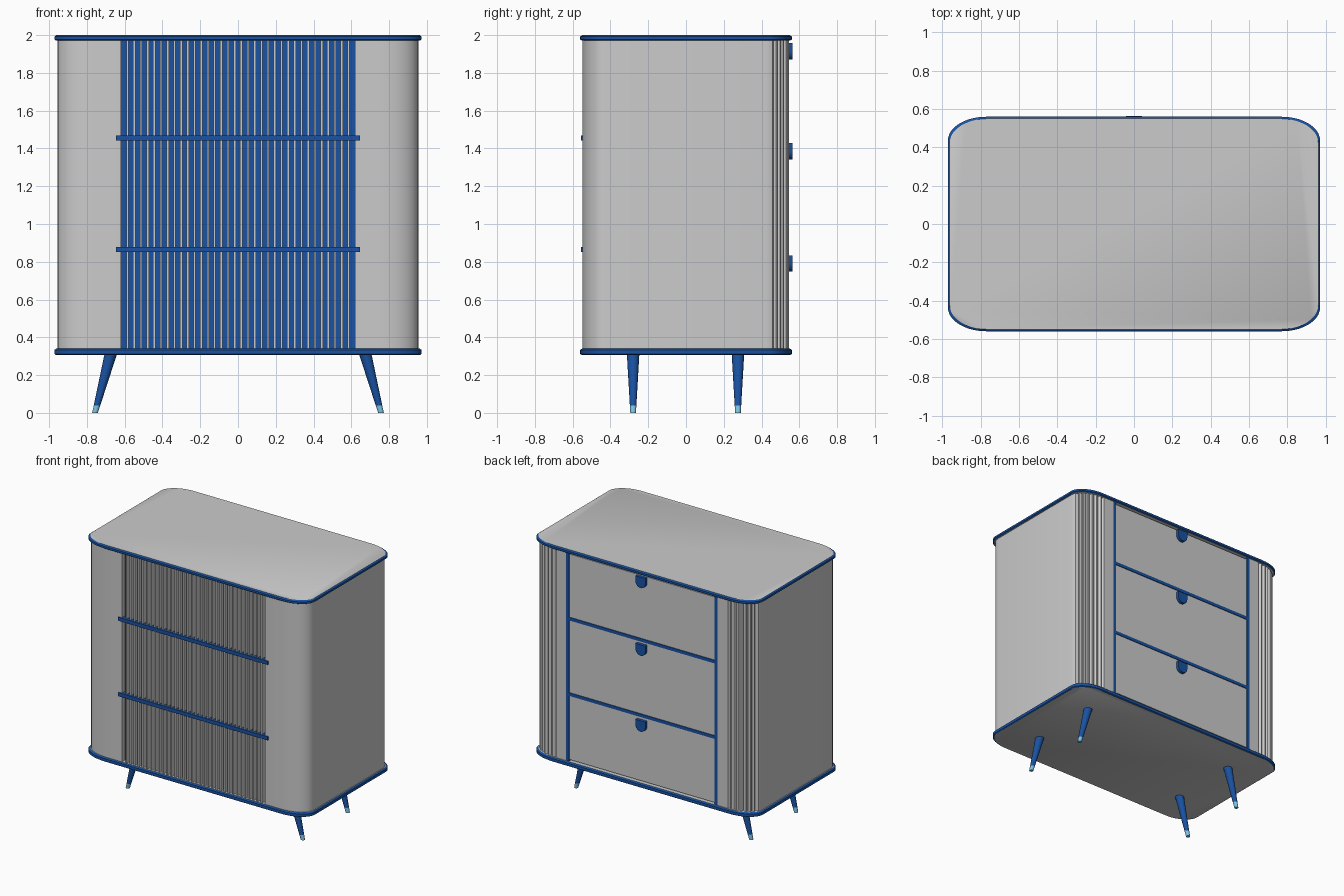
import bpy, bmesh
from math import sin, cos, pi, radians

if "Cube" in bpy.data.objects:
    bpy.data.objects.remove(bpy.data.objects["Cube"])


def material(name, rgb):
    m = bpy.data.materials.new(name)
    m.diffuse_color = (*rgb, 1)
    m.use_nodes = True
    m.node_tree.nodes["Principled BSDF"].inputs["Base Color"].default_value = m.diffuse_color
    return m


BLUE = material("blue", (0.01, 0.085, 0.36))
PALE = material("pale_blue", (0.22, 0.56, 0.8))
GREY = material("grey", (0.8, 0.8, 0.8))


def finish(name, bm, mats=(), smooth=True):
    bmesh.ops.recalc_face_normals(bm, faces=bm.faces)
    me = bpy.data.meshes.new(name)
    bm.to_mesh(me)
    bm.free()
    ob = bpy.data.objects.new(name, me)
    bpy.context.collection.objects.link(ob)
    for m in mats:
        me.materials.append(m)
    if smooth:
        bpy.ops.object.select_all(action='DESELECT')
        ob.select_set(True)
        bpy.context.view_layer.objects.active = ob
        bpy.ops.object.shade_smooth_by_angle(angle=radians(30))
    return ob


def loft(name, rings, mats=(), cap_slot=0):
    """Skin a stack of equal-length rings of 3D points and cap the ends."""
    bm = bmesh.new()
    vs = [[bm.verts.new(p) for p in r] for r in rings]
    n = len(vs[0])
    for a, b in zip(vs, vs[1:]):
        for i in range(n):
            j = (i + 1) % n
            bm.faces.new((a[i], a[j], b[j], b[i]))
    for r in (vs[0], vs[-1]):
        bm.faces.new(r).material_index = cap_slot
    return finish(name, bm, mats)


def boxes(name, specs, mats=()):
    """One object from (x0, x1, y0, y1, z0, z1) boxes."""
    bm = bmesh.new()
    for x0, x1, y0, y1, z0, z1 in specs:
        v = bmesh.ops.create_cube(bm, size=1)["verts"]
        bmesh.ops.scale(bm, vec=(x1 - x0, y1 - y0, z1 - z0), verts=v)
        bmesh.ops.translate(bm, vec=((x0 + x1) / 2, (y0 + y1) / 2, (z0 + z1) / 2), verts=v)
    return finish(name, bm, mats, smooth=False)


RX, RY = 0.20, 0.125


def arc(hx, hy, t):
    """Point on the back right elliptical corner."""
    return hx - RX + RX * cos(t), hy - RY + RY * sin(t)


def slab_ring(inset, z, seg=10):
    q = [arc(0.972 - inset, 0.56 - inset, pi / 2 * i / seg) for i in range(seg + 1)]
    half = q + [(-x, y) for x, y in reversed(q)]
    return [(x, y, z) for x, y in half + [(-x, -y) for x, y in half]]


# Top and bottom boards: grey faces, blue rounded edge band
for name, z0, z1 in (("top_board", 1.971, 2.0), ("bottom_board", 0.306, 0.341)):
    loft(name, [slab_ring(0.008, z0), slab_ring(0.0, z0 + 0.006),
                slab_ring(0.0, z1 - 0.008), slab_ring(0.01, z1)],
         (BLUE, GREY), cap_slot=1)

# Body: rounded front corners, ribbed back corners, recesses front and back
HX, HY = 0.956, 0.549
RIBS, STEPS = 6, 6
T0 = radians(24)
front = [(0.62, -0.50), (0.62, -HY)]
front += [(x, -y) for x, y in (arc(HX, HY, pi / 2 * (1 - i / 8)) for i in range(9))]
back = [arc(HX, HY, T0 * i / 3) for i in range(3)]
for i in range(RIBS * STEPS + 1):
    t = T0 + (pi / 2 - T0) * i / (RIBS * STEPS)
    dip = 0.016 * (1 - abs(sin(pi * i / STEPS)))
    x, y = arc(HX, HY - 0.004, t)
    back.append((x - dip * cos(t), y - dip * sin(t)))
back += [(0.745, 0.545), (0.655, 0.545), (0.655, 0.49)]
right = front + back
outline = right + [(-x, y) for x, y in reversed(right)]
loft("cabinet_body", [[(x, y, z) for x, y in outline] for z in (0.338, 1.974)])

# Front: blue backing behind grey vertical slats, two cross rails
boxes("front_backing", [(-0.62, 0.62, -0.51, -0.495, 0.338, 1.974)], (BLUE,))
N = 34
pitch = 1.24 / (N + 1)
boxes("front_slats", [(x - 0.006, x + 0.006, -0.549, -0.505, 0.338, 1.974)
                      for x in (-0.62 + pitch * (i + 1) for i in range(N))])
RAILS = (0.865, 1.455)
boxes("front_rails", [(-0.647, 0.647, -0.557, -0.505, z - 0.014, z + 0.014) for z in RAILS], (BLUE,))

# Back: blue frame with three drawers
frame = [(s * 0.643 - 0.012, s * 0.643 + 0.012, 0.48, 0.546, 0.338, 1.974) for s in (-1, 1)]
frame += [(-0.64, 0.64, 0.48, 0.545, z - 0.012, z + 0.012) for z in RAILS]
boxes("drawer_frame", frame, (BLUE,))
levels = [0.341, *RAILS, 1.971]
for k, (a, b) in enumerate(zip(levels, levels[1:])):
    boxes(f"drawer_front_{k + 1}", [(-0.631, 0.631, 0.47, 0.539, a + 0.012, b - 0.012)])

# Drawer pulls: tabs with a rounded lower end
for k, top in enumerate((0.834, 1.428, 1.957)):
    r = 0.042
    tab = [(-r, top), (r, top)]
    tab += [(r * cos(pi * i / 12), top - 0.044 - r * sin(pi * i / 12)) for i in range(13)]
    loft(f"drawer_pull_{k + 1}", [[(x, y, z) for x, z in tab] for y in (0.53, 0.563)], (BLUE,))


def leg_ring(sx, y, z):
    f = z / 0.31
    x, r = sx * (0.757 - 0.083 * f), 0.015 + 0.018 * f
    return [(x + r * cos(2 * pi * i / 20), y + r * sin(2 * pi * i / 20), z) for i in range(20)]


# Splayed tapered legs with pale tips
for fb, y in (("front", -0.28), ("back", 0.275)):
    for side, sx in (("left", -1), ("right", 1)):
        loft(f"{fb}_{side}_leg", [leg_ring(sx, y, z) for z in (0.04, 0.31)], (BLUE,))
        loft(f"{fb}_{side}_leg_tip", [leg_ring(sx, y, z) for z in (0.0, 0.04)], (PALE,))
